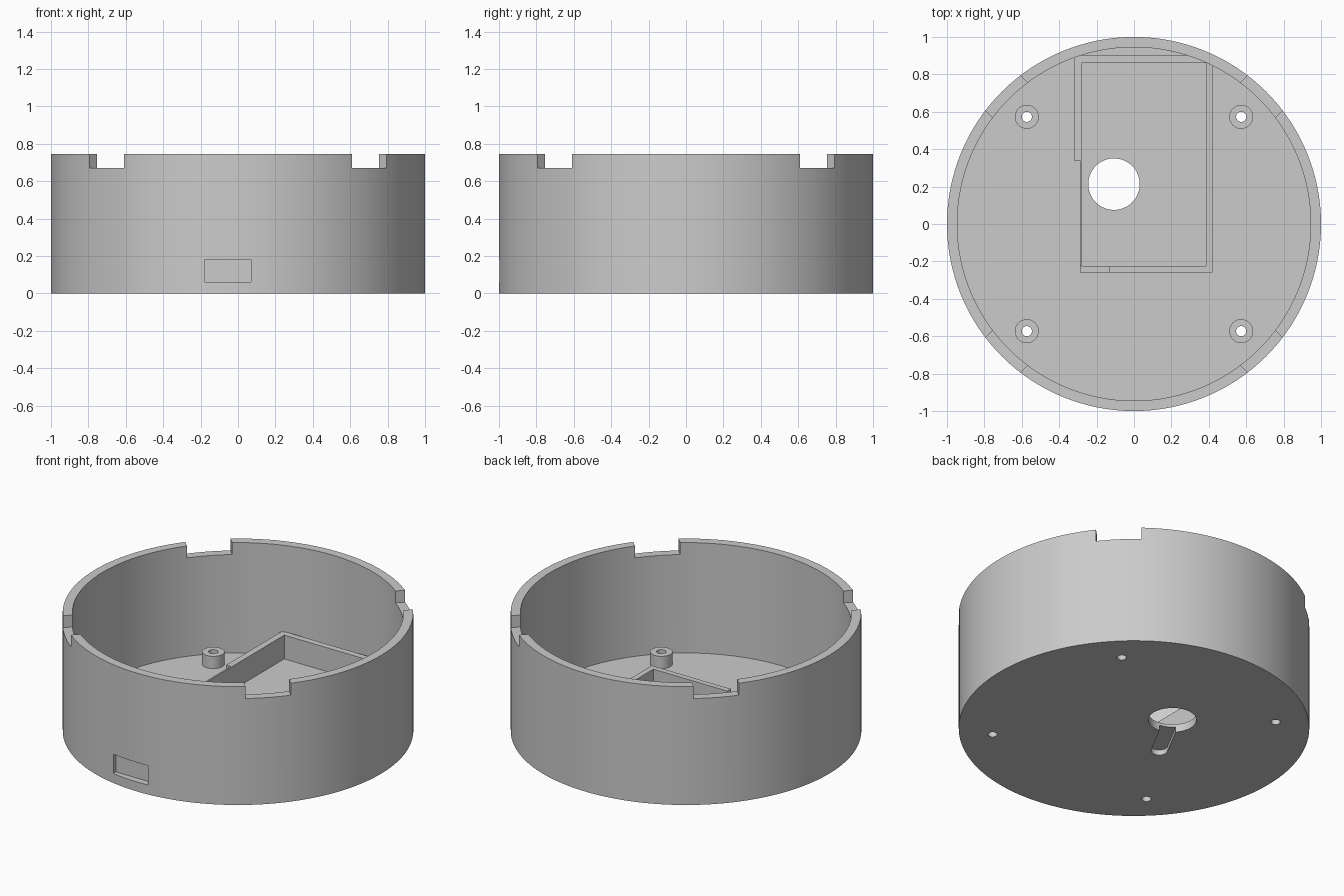
import bpy, math

if "Cube" in bpy.data.objects:
    bpy.data.objects.remove(bpy.data.objects["Cube"])

grey = bpy.data.materials.new("plain_grey")
grey.diffuse_color = (0.6, 0.6, 0.6, 1)
grey.use_nodes = True
grey.node_tree.nodes["Principled BSDF"].inputs["Base Color"].default_value = grey.diffuse_color

FLOOR, HEIGHT, TRAY_TOP = 0.05, 0.745, 0.2


def finish(ob, name):
    ob.name = name
    ob.data.materials.clear()
    ob.data.materials.append(grey)
    return ob


def cylinder(name, r, z0, z1, x=0, y=0, n=128):
    bpy.ops.mesh.primitive_cylinder_add(vertices=n, radius=r, depth=z1 - z0,
                                        location=(x, y, (z0 + z1) / 2))
    return finish(bpy.context.object, name)


def box(name, x0, x1, y0, y1, z0, z1):
    bpy.ops.mesh.primitive_cube_add(size=1, location=((x0 + x1) / 2, (y0 + y1) / 2, (z0 + z1) / 2))
    ob = bpy.context.object
    ob.scale = (x1 - x0, y1 - y0, z1 - z0)
    return finish(ob, name)


def rotated_box(name, length, width, z0, z1, x, y, angle):
    ob = box(name, -length / 2, length / 2, -width / 2, width / 2, z0, z1)
    ob.location.x, ob.location.y = x, y
    ob.rotation_euler.z = angle
    return ob


def cut(target, cutter):
    mod = target.modifiers.new("cut", 'BOOLEAN')
    mod.operation, mod.solver, mod.object = 'DIFFERENCE', 'EXACT', cutter
    bpy.ops.object.select_all(action='DESELECT')
    bpy.context.view_layer.objects.active = target
    target.select_set(True)
    bpy.ops.object.modifier_apply(modifier=mod.name)
    bpy.data.objects.remove(cutter)


# round open housing
body = cylinder("housing", 1.0, 0, HEIGHT)
cut(body, cylinder("cavity", 0.945, FLOOR, 1))

# four diagonal notches in the rim
for i in range(4):
    a = math.radians(45 + 90 * i)
    cut(body, rotated_box("notch", 0.3, 0.262, 0.67, 1, 0.97 * math.cos(a), 0.97 * math.sin(a), a))

# shallow rectangular recess on the front
cut(body, box("recess", -0.18, 0.07, -1.1, -0.958, 0.06, 0.182))

# hanging hole with a blind slot underneath
hx, hy, ang, reach = -0.107, 0.213, math.radians(-118), 0.36
ex, ey = hx + reach * math.cos(ang), hy + reach * math.sin(ang)
cut(body, rotated_box("slot", reach, 0.094, -0.1, 0.033, (hx + ex) / 2, (hy + ey) / 2, ang))
cut(body, cylinder("slot_end", 0.047, -0.1, 0.033, ex, ey, 32))
cut(body, cylinder("hanging_hole", 0.1375, -0.1, 0.3, hx, hy, 64))

# screw posts with holes through the floor
posts = []
for sx in (-1, 1):
    for sy in (-1, 1):
        x, y = 0.573 * sx, 0.573 * sy
        post = cylinder("screw_post", 0.064, FLOOR - 0.005, 0.127, x, y, 48)
        for part in (body, post):
            cut(part, cylinder("screw_hole", 0.027, -0.1, 0.3, x, y, 32))
        posts.append(post)

# rectangular compartment walls
z = FLOOR - 0.005
box("compartment_back", -0.32, 0.42, 0.86, 0.9, z, TRAY_TOP)
box("compartment_right", 0.385, 0.42, -0.26, 0.86, z, TRAY_TOP)
box("compartment_left_thick", -0.32, -0.28, 0.34, 0.86, z, TRAY_TOP)
box("compartment_left_thin", -0.29, -0.28, -0.225, 0.34, z, TRAY_TOP)
box("compartment_front", -0.13, 0.385, -0.26, -0.225, z, TRAY_TOP)
box("compartment_front_low", -0.29, -0.13, -0.26, -0.225, z, 0.12)

# smooth round surfaces, crisp edges
bpy.ops.object.select_all(action='DESELECT')
for ob in [body] + posts:
    ob.select_set(True)
bpy.context.view_layer.objects.active = body
bpy.ops.object.shade_smooth_by_angle(angle=math.radians(30))
